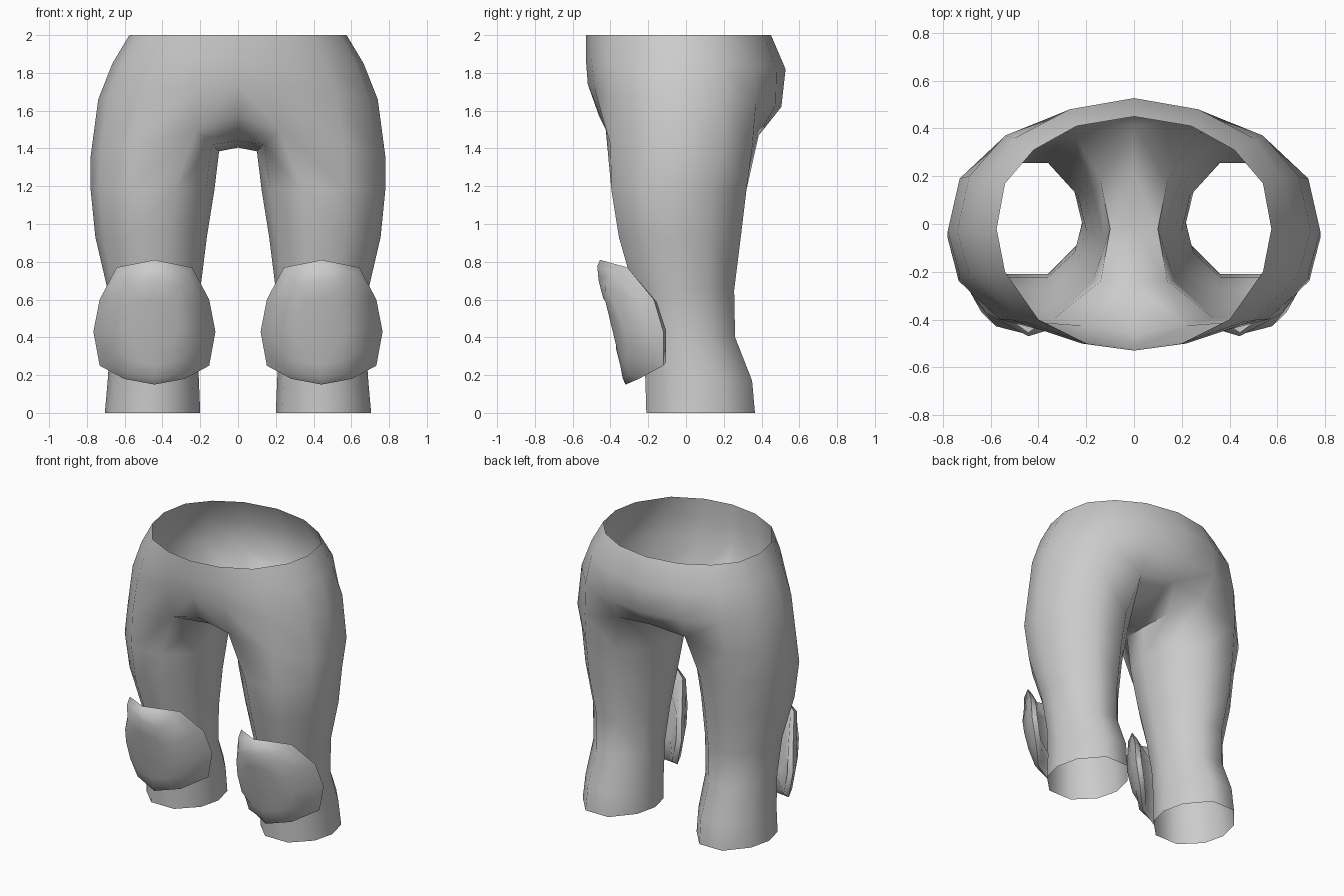
import bpy, bmesh

if "Cube" in bpy.data.objects:
    bpy.data.objects.remove(bpy.data.objects["Cube"])

fabric = bpy.data.materials.new("plain grey")
fabric.diffuse_color = (0.6, 0.6, 0.6, 1)
fabric.use_nodes = True
fabric.node_tree.nodes["Principled BSDF"].inputs["Base Color"].default_value = fabric.diffuse_color


def finish(bm, name, front_face):
    """Orient outwards, mirror to the other side and shade smooth."""
    bmesh.ops.recalc_face_normals(bm, faces=bm.faces)
    if front_face.normal.y > 0:
        bmesh.ops.reverse_faces(bm, faces=bm.faces)
    mesh = bpy.data.meshes.new(name)
    bm.to_mesh(mesh)
    bm.free()
    mesh.materials.append(fabric)
    ob = bpy.data.objects.new(name, mesh)
    bpy.context.collection.objects.link(ob)
    mod = ob.modifiers.new("mirror", "MIRROR")
    mod.use_clip = True
    mod.merge_threshold = 0.0005
    bpy.ops.object.select_all(action='DESELECT')
    ob.select_set(True)
    bpy.context.view_layer.objects.active = ob
    bpy.ops.object.shade_smooth_by_angle(angle=1.2)
    return ob


def bridge(bm, a, b, closed=False):
    n = len(a)
    return [bm.faces.new((a[i], a[(i + 1) % n], b[(i + 1) % n], b[i]))
            for i in range(n if closed else n - 1)]


# Trousers: half hip rows, from front centre round the side to back centre
bm = bmesh.new()
hip_rows = [
    [(0, -.53, 2), (.2, -.5, 2), (.4, -.4, 2), (.54, -.2, 2), (.575, -.02, 2),
     (.54, .17, 2), (.42, .31, 2), (.24, .41, 2), (0, .45, 2)],
    [(0, -.53, 1.87), (.22, -.5, 1.87), (.46, -.41, 1.86), (.62, -.21, 1.85), (.665, -.02, 1.85),
     (.62, .19, 1.85), (.5, .36, 1.84), (.27, .48, 1.83), (0, .527, 1.82)],
    [(0, -.52, 1.74), (.23, -.485, 1.72), (.52, -.4, 1.68), (.69, -.21, 1.66), (.74, -.03, 1.66),
     (.69, .2, 1.66), (.54, .37, 1.64), (.28, .475, 1.63), (0, .505, 1.62)],
    [(0, -.46, 1.57), (.22, -.425, 1.5), (.56, -.4, 1.42), (.73, -.21, 1.37), (.78, -.03, 1.36),
     (.73, .19, 1.37), (.56, .35, 1.4), (.26, .385, 1.47), (0, .41, 1.5)],
]
rows = [[bm.verts.new(p) for p in row] for row in hip_rows]
front = bridge(bm, rows[0], rows[1])[0]
bridge(bm, rows[1], rows[2])
bridge(bm, rows[2], rows[3])

# Crotch saddle between the legs
groin = rows[3]
centre = [bm.verts.new(p) for p in [(0, .22, 1.43), (0, -.02, 1.405), (0, -.26, 1.44)]]
inner = [bm.verts.new(p) for p in [(.14, .18, 1.41), (.1, -.02, 1.385), (.14, -.24, 1.42)]]
bridge(bm, [groin[8]] + centre + [groin[0]], [groin[7]] + inner + [groin[1]])

# Leg rings: z, inner x, outer x, front y, back y
section = [(.32, 0), (.68, 0), (.93, .22), (1, .47), (.93, .74),
           (.68, 1), (.32, 1), (.07, .74), (0, .47), (.07, .22)]
previous = groin[1:8] + inner
for z, x0, x1, y0, y1 in [(1.18, .125, .78, -.395, .32), (.93, .165, .755, -.355, .29),
                          (.65, .2, .69, -.275, .255), (.4, .217, .675, -.225, .26),
                          (.17, .207, .69, -.215, .35), (0, .2, .705, -.21, .365)]:
    ring = [bm.verts.new((x0 + (x1 - x0) * u, y0 + (y1 - y0) * v, z)) for u, v in section]
    bridge(bm, previous, ring, True)
    previous = ring
finish(bm, "trousers", front)

# Knee pads: curved slab wrapped round the front of each knee
CX, CZ = .4425, .47
half = [(0, -.455, .81), (.2, -.31, .77), (.29, -.17, .6), (.323, -.12, .43),
        (.29, -.12, .25), (.16, -.25, .18), (0, -.32, .15)]
rim = half + [(-x, y, z) for x, y, z in half[-2:0:-1]]


def front_y(z):
    return -.335 - .135 * (z - .2) / .53


bm = bmesh.new()


def pad_ring(scale, depth):
    """Scaled copy of the rim; depth(x, y, z) gives its y."""
    pts = []
    for x, y, z in rim:
        sx, sz = x * scale, CZ + (z - CZ) * scale
        pts.append(bm.verts.new((CX + sx, depth(sx, y, sz), sz)))
    return pts


rings = [
    pad_ring(.4, lambda x, y, z: front_y(z) + 1.2 * x * x),
    pad_ring(.68, lambda x, y, z: front_y(z) + 1.5 * x * x),
    pad_ring(.9, lambda x, y, z: y - .015 - .065 * min(1, abs(x) / .25)),
    pad_ring(1, lambda x, y, z: y),
    pad_ring(.9, lambda x, y, z: y + .015),
    pad_ring(.5, lambda x, y, z: front_y(z) + .1 + 1.5 * x * x),
]
front = bm.faces.new(rings[0])
for a, b in zip(rings, rings[1:]):
    bridge(bm, a, b, True)
bm.faces.new(rings[-1])
finish(bm, "knee_pads", front)
